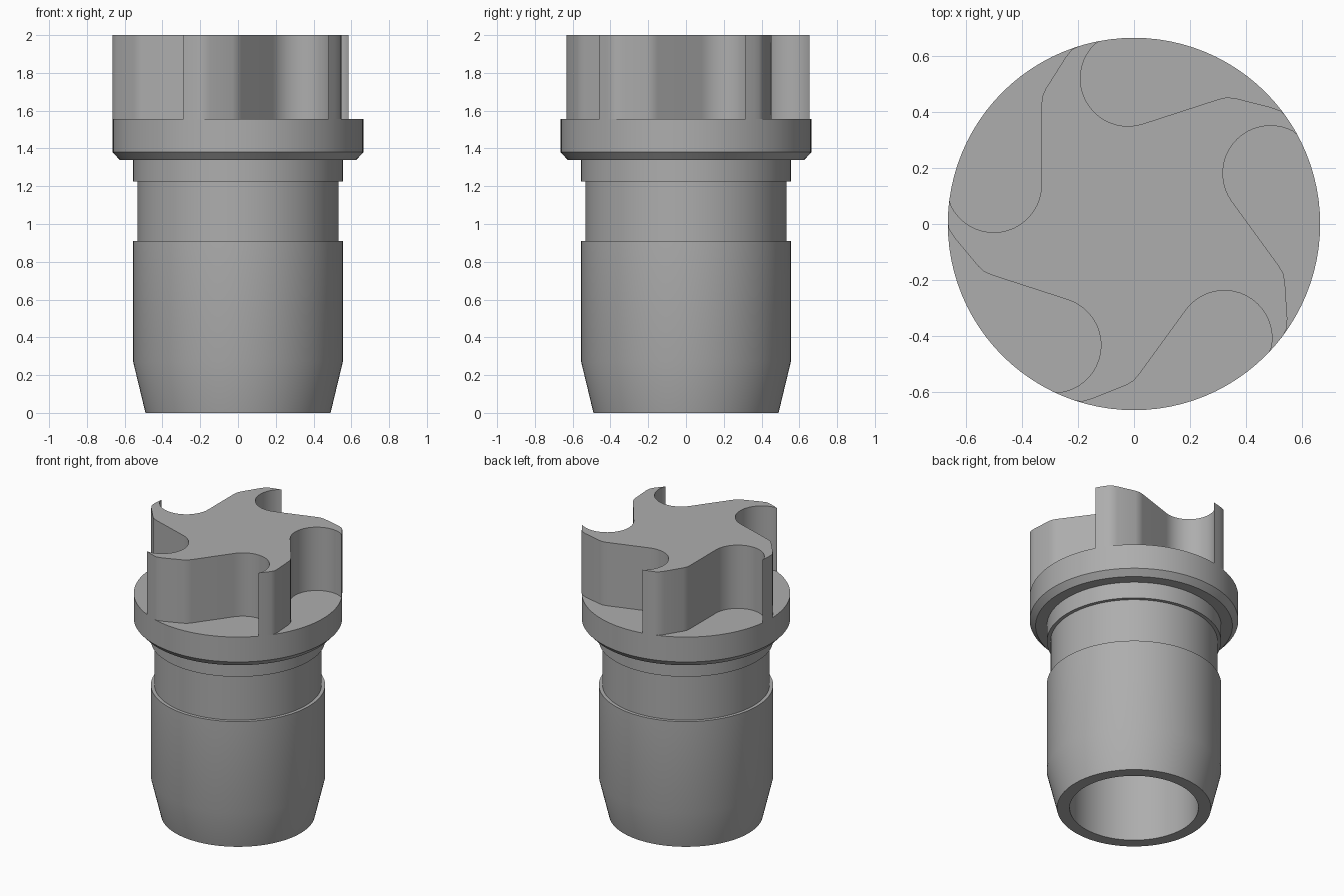
import bpy, bmesh
from math import cos, sin, pi, radians, atan2
from mathutils import Matrix, Vector

cube = bpy.data.objects.get("Cube")
if cube:
    bpy.data.objects.remove(cube, do_unlink=True)

grey = bpy.data.materials.new("plain grey")
grey.use_nodes = True
COLOUR = (0.42, 0.42, 0.42, 1)
grey.diffuse_color = COLOUR
grey.node_tree.nodes["Principled BSDF"].inputs["Base Color"].default_value = COLOUR

RIM = 0.664
FLANGE_TOP = 1.555
TOP = 2.0
ARMS = 5


def finish(bm, name):
    bmesh.ops.recalc_face_normals(bm, faces=bm.faces[:])
    mesh = bpy.data.meshes.new(name)
    bm.to_mesh(mesh)
    bm.free()
    obj = bpy.data.objects.new(name, mesh)
    bpy.context.collection.objects.link(obj)
    mesh.materials.append(grey)
    bpy.ops.object.select_all(action="DESELECT")
    obj.select_set(True)
    bpy.context.view_layer.objects.active = obj
    bpy.ops.object.shade_smooth_by_angle(angle=radians(28))
    return obj


def lathe(profile, name, steps=96):
    bm = bmesh.new()
    verts = [bm.verts.new((r, 0, z)) for r, z in profile]
    edges = [bm.edges.new(pair) for pair in zip(verts, verts[1:])]
    bmesh.ops.spin(bm, geom=verts + edges, cent=(0, 0, 0), axis=(0, 0, 1),
                   angle=2 * pi, steps=steps, use_merge=True)
    bmesh.ops.remove_doubles(bm, verts=bm.verts[:], dist=1e-4)
    return finish(bm, name)


# Hollow stem with grooved neck and chamfered flange
lathe([(0, 1.4), (0.41, 1.4), (0.41, 0), (0.49, 0), (0.555, 0.27),
       (0.555, 0.91), (0.532, 0.91), (0.532, 1.225), (0.555, 1.225),
       (0.555, 1.34), (0.627, 1.34), (RIM, 1.38), (RIM, FLANGE_TOP),
       (0, FLANGE_TOP)], "stem_and_flange")

# One pocket of the star: rim, rounded shoulder, straight wall, round hollow
start = radians(107.5)
pocket = [Vector((RIM * cos(start), RIM * sin(start)))]
pocket += [Vector(p) for p in [(-0.222, 0.622), (-0.245, 0.593), (-0.315, 0.482),
                               (-0.327, 0.455), (-0.33, 0.425)]]
centre, radius, sweep, count = Vector((-0.5, 0.14)), 0.17, radians(163), 20
for i in range(count + 1):
    a = -sweep * i / count
    pocket.append(centre + radius * Vector((cos(a), sin(a))))

# Narrow arm tip along the rim, up to the next pocket
end = atan2(pocket[-1].y, pocket[-1].x)
pocket[-1] = RIM * Vector((cos(end), sin(end)))
following = start + 2 * pi / ARMS
for i in (1, 2):
    a = end + (following - end) * i / 3
    pocket.append(RIM * Vector((cos(a), sin(a))))

# Five-armed star head
outline = []
for k in range(ARMS):
    turn = Matrix.Rotation(2 * pi * k / ARMS, 2)
    outline += [turn @ p for p in pocket]
bm = bmesh.new()
low = [bm.verts.new((p.x, p.y, FLANGE_TOP)) for p in outline]
high = [bm.verts.new((p.x, p.y, TOP)) for p in outline]
n = len(outline)
for i in range(n):
    j = (i + 1) % n
    bm.faces.new((low[i], low[j], high[j], high[i]))
bm.faces.new(high)
finish(bm, "star_head")
